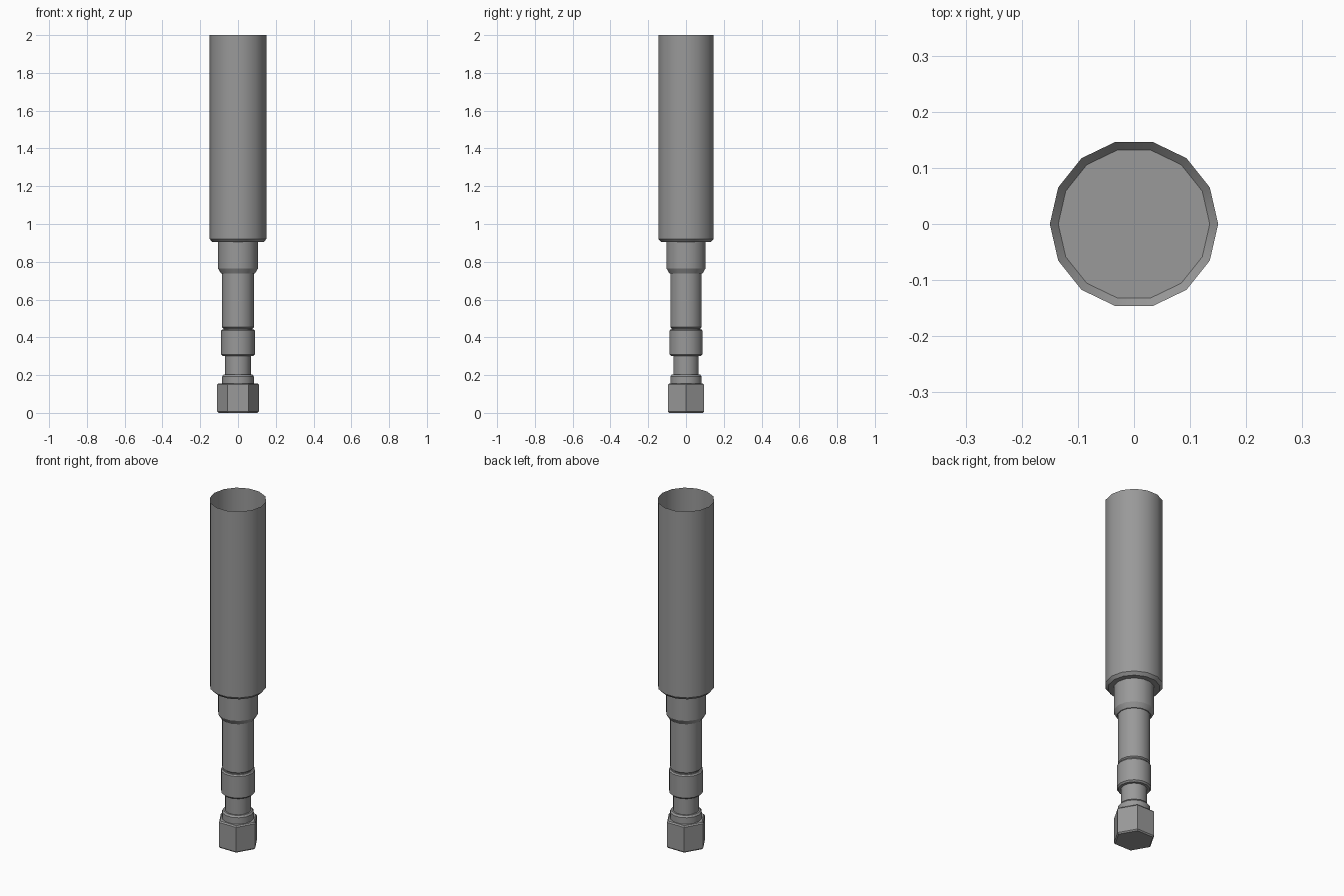
import bpy, bmesh, math

cube = bpy.data.objects.get("Cube")
if cube:
    bpy.data.objects.remove(cube, do_unlink=True)

steel = bpy.data.materials.new("grey steel")
GREY = (0.32, 0.32, 0.32, 1)
steel.diffuse_color = GREY
steel.use_nodes = True
steel.node_tree.nodes["Principled BSDF"].inputs["Base Color"].default_value = GREY


def turned(name, profile, sides=14, cap_start=False, cap_end=False):
    """Turn a (radius, height) profile about the z axis, with optional end caps."""
    bm = bmesh.new()
    rings = []
    for r, z in profile:
        rings.append([bm.verts.new((r * math.cos(a), r * math.sin(a), z))
                      for a in (math.tau * i / sides for i in range(sides))])
    for low, high in zip(rings, rings[1:]):
        for i in range(sides):
            j = (i + 1) % sides
            bm.faces.new((low[i], low[j], high[j], high[i]))
    if cap_start:
        bm.faces.new(rings[0][::-1])
    if cap_end:
        bm.faces.new(rings[-1])
    mesh = bpy.data.meshes.new(name)
    bm.to_mesh(mesh)
    bm.free()
    mesh.materials.append(steel)
    obj = bpy.data.objects.new(name, mesh)
    bpy.context.collection.objects.link(obj)
    bpy.ops.object.select_all(action='DESELECT')
    obj.select_set(True)
    bpy.context.view_layer.objects.active = obj
    bpy.ops.object.shade_smooth_by_angle(angle=math.radians(30))
    return obj


# Hexagonal end with slightly broken edges
turned("hex_end", [(0.103, 0), (0.11, 0.007), (0.11, 0.149), (0.103, 0.156)],
       sides=6, cap_start=True, cap_end=True)

# Stepped shank: flange, neck, ring, shaft and collar
turned("shank", [
    (0.084, 0.156), (0.084, 0.193), (0.077, 0.203),   # flange
    (0.068, 0.203), (0.068, 0.302),                   # neck
    (0.082, 0.302), (0.09, 0.31), (0.09, 0.435),      # ring
    (0.084, 0.442), (0.078, 0.442), (0.078, 0.448),   # groove
    (0.085, 0.454), (0.085, 0.738),                   # shaft
    (0.09, 0.738), (0.106, 0.765), (0.106, 0.904),    # collar
])

# Open thin-walled barrel with a chamfered floor
turned("barrel", [(0.135, 0.904), (0.15, 0.92), (0.15, 2.0)], cap_start=True)
